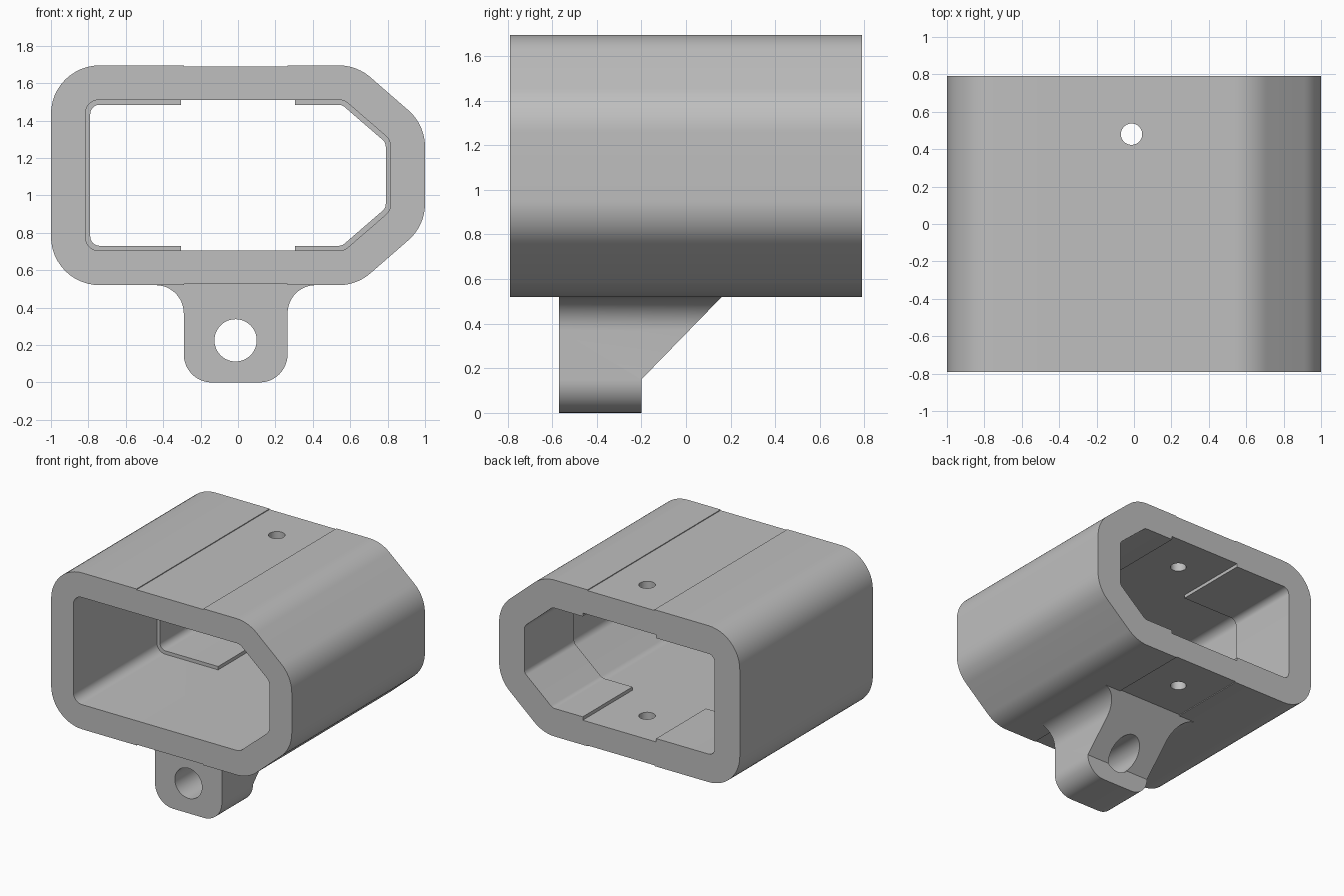
import bpy, bmesh, math
from mathutils import Vector

if "Cube" in bpy.data.objects:
    bpy.data.objects.remove(bpy.data.objects["Cube"], do_unlink=True)

grey = bpy.data.materials.new("light grey")
grey.use_nodes = True
colour = (0.52, 0.52, 0.52, 1)
grey.diffuse_color = colour
grey.node_tree.nodes["Principled BSDF"].inputs["Base Color"].default_value = colour


def rounded(corners, steps=12):
    """Outline of (a, b, radius) corners with each corner filleted."""
    out = []
    for i, (a, b, r) in enumerate(corners):
        p = Vector((a, b))
        if r == 0:
            out.append(p)
            continue
        u = (Vector(corners[i - 1][:2]) - p).normalized()
        v = (Vector(corners[(i + 1) % len(corners)][:2]) - p).normalized()
        half = u.angle(v) / 2
        centre = p + (u + v).normalized() * (r / math.sin(half))
        start = p + u * (r / math.tan(half)) - centre
        end = p + v * (r / math.tan(half)) - centre
        turn = math.atan2(start.x * end.y - start.y * end.x, start.dot(end))
        for k in range(steps + 1):
            t = turn * k / steps
            c, s = math.cos(t), math.sin(t)
            out.append(centre + Vector((start.x * c - start.y * s, start.x * s + start.y * c)))
    return out


def circle(a, b, r, n=48):
    return [Vector((a + r * math.cos(math.tau * k / n), b + r * math.sin(math.tau * k / n)))
            for k in range(n)]


def prism(name, outline, lo, hi, axis="y"):
    """Extrude an outline along an axis between lo and hi."""
    place = {"x": lambda p, d: (d, p.x, p.y),
             "y": lambda p, d: (p.x, d, p.y),
             "z": lambda p, d: (p.x, p.y, d)}[axis]
    bm = bmesh.new()
    rings = [[bm.verts.new(place(p, d)) for p in outline] for d in (lo, hi)]
    bm.faces.new(rings[0])
    bm.faces.new(rings[1])
    n = len(outline)
    for i in range(n):
        j = (i + 1) % n
        bm.faces.new((rings[0][i], rings[0][j], rings[1][j], rings[1][i]))
    bmesh.ops.recalc_face_normals(bm, faces=bm.faces)
    mesh = bpy.data.meshes.new(name)
    bm.to_mesh(mesh)
    bm.free()
    mesh.materials.append(grey)
    obj = bpy.data.objects.new(name, mesh)
    bpy.context.collection.objects.link(obj)
    return obj


def cut(obj, cutters):
    """Subtract the cutters, keep the result as plain mesh, drop the cutters."""
    for c in cutters:
        c.hide_render = True
        mod = obj.modifiers.new("cut", "BOOLEAN")
        mod.operation = "DIFFERENCE"
        mod.solver = "EXACT"
        mod.object = c
    graph = bpy.context.evaluated_depsgraph_get()
    mesh = bpy.data.meshes.new_from_object(obj.evaluated_get(graph))
    obj.modifiers.clear()
    obj.data = mesh
    for c in cutters:
        bpy.data.objects.remove(c, do_unlink=True)
    bpy.ops.object.select_all(action="DESELECT")
    obj.select_set(True)
    bpy.context.view_layer.objects.active = obj
    bpy.ops.object.shade_smooth_by_angle(angle=math.radians(25))


MID = 1.1075   # mid height of the sleeve


def sleeve(half_w, half_h, bevel_x, bevel_h, r, step=0):
    """Rectangle with two rounded corners and two bevelled corners."""
    top = [(-half_w, half_h, r)]
    if step:
        top += [(-0.29, half_h, 0), (-0.29, half_h - step, 0),
                (0.265, half_h - step, 0), (0.265, half_h, 0)]
    top += [(bevel_x, half_h, r), (half_w, bevel_h, r)]
    loop = top + [(a, -b, q) for a, b, q in reversed(top)]
    return rounded([(a, MID + b, q) for a, b, q in loop])


# Housing: bevelled sleeve with retaining lips in its rear part
FRONT, BACK, LIP_START = -0.79, 0.79, 0.2
housing = prism("housing", sleeve(1, 0.5875, 0.635, 0.27, 0.26, 0.006), FRONT, BACK)
gap = [Vector(p) for p in ((-0.305, 0.705), (0.305, 0.705), (0.305, 1.51), (-0.305, 1.51))]
cut(housing, [
    prism("bore_cutter", sleeve(0.79, 0.377, 0.556, 0.175, 0.05), FRONT - 0.1, BACK + 0.1),
    prism("front_cutter", sleeve(0.815, 0.4025, 0.568, 0.189, 0.07), FRONT - 0.2, LIP_START),
    prism("lip_gap_cutter", gap, LIP_START - 0.1, BACK + 0.2),
    prism("pin_hole_cutter", circle(-0.013, 0.48, 0.057), 0.4, 1.8, "z"),
])

# Mounting lug: flared tab with a sloped back and a bolt hole
lug = prism("mounting_lug", rounded([
    (-0.44, 0.56, 0), (-0.44, 0.52, 0), (-0.29, 0.52, 0.1499), (-0.29, 0, 0.15),
    (0.265, 0, 0.15), (0.265, 0.52, 0.1499), (0.415, 0.52, 0), (0.415, 0.56, 0)]), -0.57, 0.2)
slope = [Vector(p) for p in ((-0.2, -0.1), (0.6, -0.1), (0.6, 0.972), (-0.2, 0.15))]
cut(lug, [
    prism("slope_cutter", slope, -0.8, 0.8, "x"),
    prism("bolt_hole_cutter", circle(-0.013, 0.225, 0.113), -0.9, 0.9),
])
